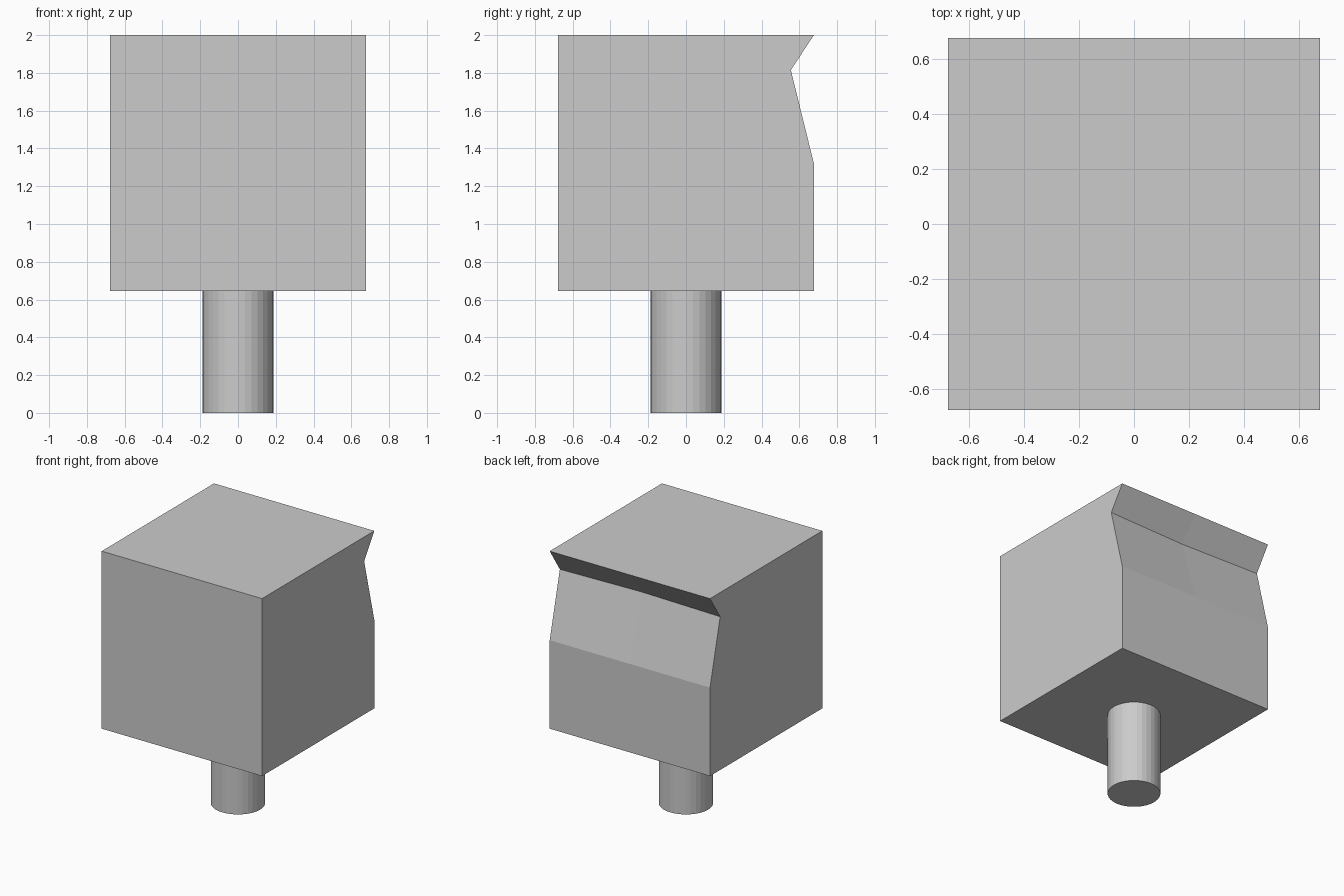
import bpy, bmesh

if "Cube" in bpy.data.objects:
    bpy.data.objects.remove(bpy.data.objects["Cube"])

HALF, BASE, TOP = 0.677, 0.645, 2.0


def section(depth):
    # side profile (y, z) with the notch in the back face
    return [(-HALF, BASE), (HALF, BASE), (HALF, 1.32),
            (depth, 1.815), (HALF, TOP), (-HALF, TOP)]


# notched block: three cross-sections along x, notch slightly deeper mid-way
bm = bmesh.new()
rings = [[bm.verts.new((x, y, z)) for y, z in section(d)]
         for x, d in ((-HALF, 0.555), (0, 0.534), (HALF, 0.555))]
for a, b in zip(rings, rings[1:]):
    for i in range(len(a)):
        j = (i + 1) % len(a)
        bm.faces.new((a[i], a[j], b[j], b[i]))
bm.faces.new(rings[0])
bm.faces.new(rings[-1])
bmesh.ops.recalc_face_normals(bm, faces=bm.faces)
mesh = bpy.data.meshes.new("block")
bm.to_mesh(mesh)
bm.free()
block = bpy.data.objects.new("block", mesh)
bpy.context.collection.objects.link(block)

# round peg below
bpy.ops.mesh.primitive_cylinder_add(vertices=32, radius=0.188, depth=BASE,
                                    location=(0, 0, BASE / 2))
bpy.context.object.name = "peg"
